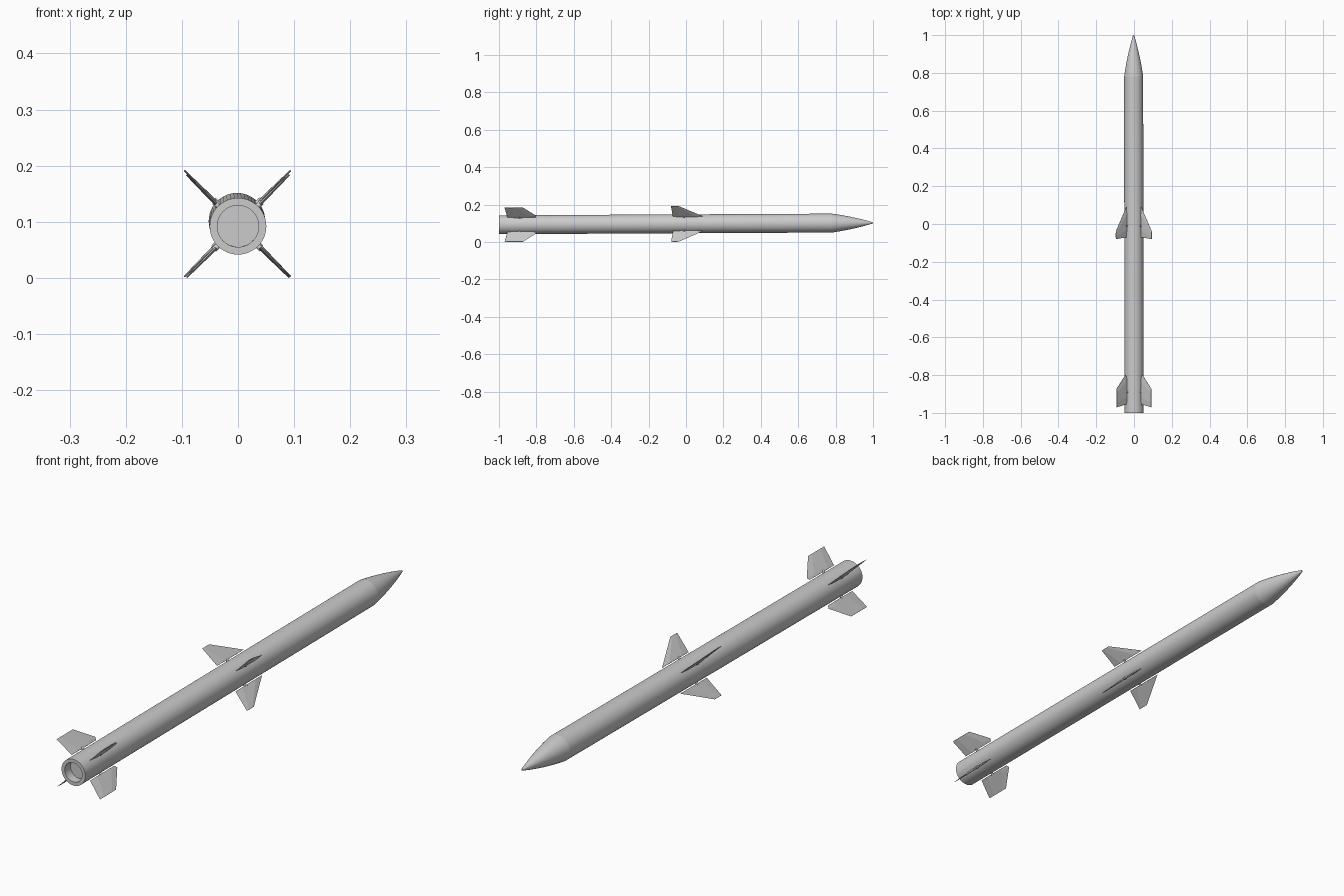
import bpy, bmesh, math
from mathutils import Matrix, Vector

cube = bpy.data.objects.get("Cube")
if cube:
    bpy.data.objects.remove(cube, do_unlink=True)

# The long axis rises very slightly toward the nose
TILT = (Matrix.Translation((-0.001, 0, 0.097))
        @ Matrix.Rotation(0.001, 4, 'Z') @ Matrix.Rotation(0.005, 4, 'X'))
RADIUS = 0.0505


def make_object(name, bm, matrix=None, angle=30):
    bmesh.ops.recalc_face_normals(bm, faces=bm.faces)
    mesh = bpy.data.meshes.new(name)
    bm.to_mesh(mesh)
    bm.free()
    obj = bpy.data.objects.new(name, mesh)
    bpy.context.collection.objects.link(obj)
    obj.matrix_world = matrix or TILT
    bpy.ops.object.select_all(action='DESELECT')
    obj.select_set(True)
    bpy.context.view_layer.objects.active = obj
    bpy.ops.object.shade_smooth_by_angle(angle=math.radians(angle))
    return obj


def lathe(name, profile, steps=48):
    """Revolve (radius, y) points about the long axis."""
    bm = bmesh.new()
    verts = [bm.verts.new((r, y, 0)) for r, y in profile]
    edges = [bm.edges.new(pair) for pair in zip(verts, verts[1:])]
    bmesh.ops.spin(bm, geom=verts + edges, cent=(0, 0, 0), axis=(0, 1, 0),
                   angle=math.tau, steps=steps)
    bmesh.ops.remove_doubles(bm, verts=bm.verts, dist=0.0001)
    return make_object(name, bm, angle=25)


def fin(name, sections, matrix):
    """Loft hexagonal wedge sections given as (radius, rear y, front y, thickness)."""
    bm = bmesh.new()
    rings = []
    for r, rear, front, thick in sections:
        outline = [(0, 0), (0.25, 0.5), (0.75, 0.5), (1, 0), (0.75, -0.5), (0.25, -0.5)]
        rings.append([bm.verts.new((r, rear + (front - rear) * c, thick * t))
                      for c, t in outline])
    for low, high in zip(rings, rings[1:]):
        for i in range(6):
            j = (i + 1) % 6
            bm.faces.new((low[i], low[j], high[j], high[i]))
    bm.faces.new(rings[0])
    bm.faces.new(rings[-1])
    return make_object(name, bm, matrix, angle=1)


def pin(name, y, matrix):
    """Short pivot shaft between the body and a fin."""
    bm = bmesh.new()
    place = Matrix.Translation((0.052, y, 0)) @ Matrix.Rotation(math.pi / 2, 4, 'Y')
    bmesh.ops.create_cone(bm, cap_ends=True, segments=16, radius1=0.005,
                          radius2=0.005, depth=0.016, matrix=place)
    return make_object(name, bm, matrix)


# Body tube with recessed tail nozzle
lathe("body_tube", [(0, -0.965), (0.037, -0.965), (0.037, -1), (RADIUS, -1),
                    (RADIUS, 0.78)])

# Pointed nose, curving from the shoulder to a small blunt tip
nose = []
for i in range(13):
    t = i / 12
    nose.append((RADIUS * (1 - 0.6 * t - 0.33 * t * t), 0.78 + 0.218 * t))
lathe("nose_cone", nose + [(0, 1.0)])

# Two sets of four fins in an X arrangement
FIN_SETS = {
    "middle": (-0.01, [(0.055, -0.07, 0.092, 0.006), (0.134, -0.08, -0.038, 0.003)]),
    "tail": (-0.89, [(0.055, -0.955, -0.806, 0.006), (0.066, -0.957, -0.80, 0.006),
                     (0.1295, -0.97, -0.872, 0.003)]),
}
CORNERS = ["upper_left", "upper_right", "lower_right", "lower_left"]
for group, (pivot, sections) in FIN_SETS.items():
    for i, corner in enumerate(CORNERS):
        turn = TILT @ Matrix.Rotation(-math.radians(45 + 90 * i), 4, 'Y')
        fin(f"{group}_fin_{corner}", sections, turn)
        pin(f"{group}_fin_pin_{corner}", pivot, turn)
